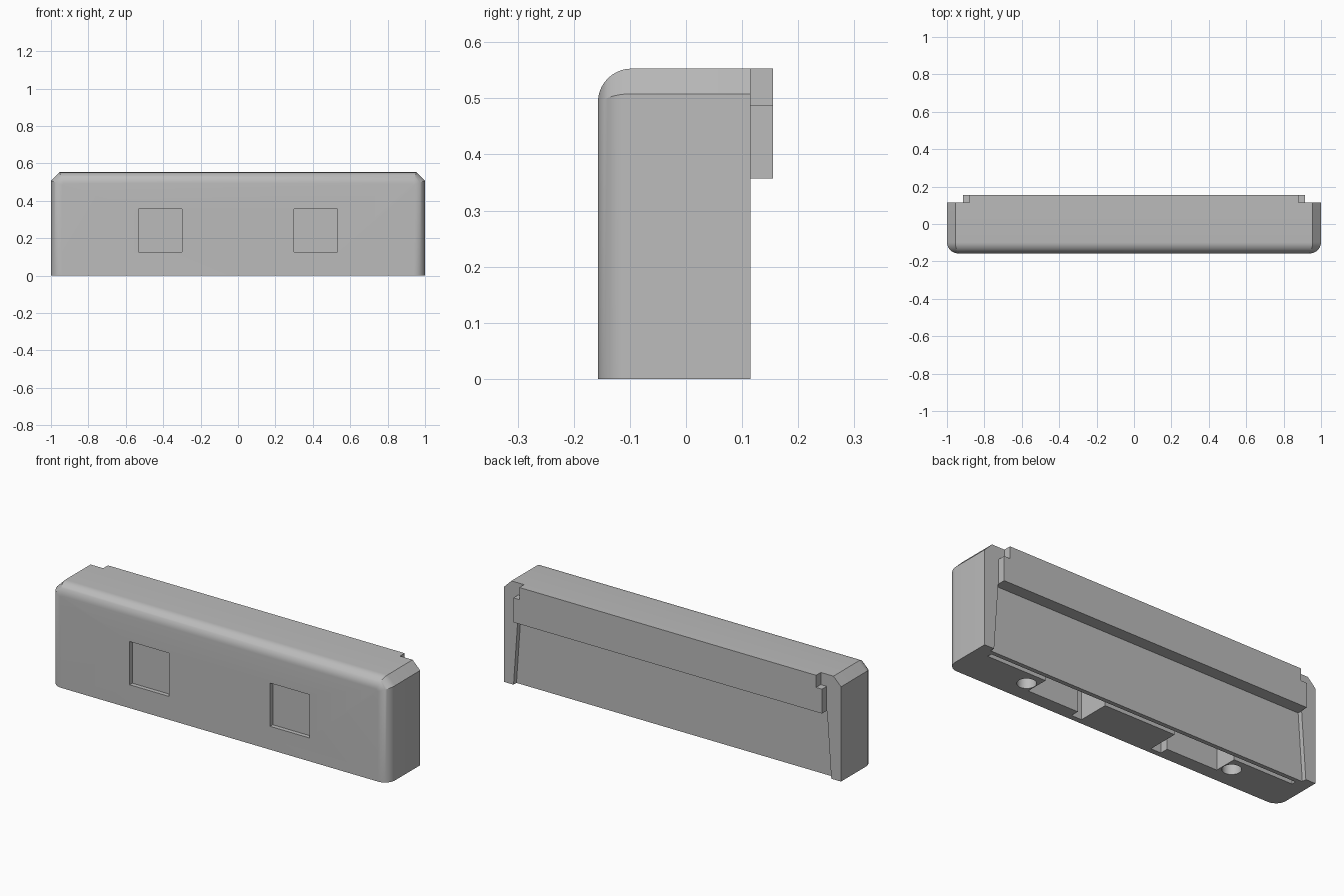
import bpy
import bmesh
from math import radians
from mathutils import Matrix

default = bpy.data.objects.get("Cube")
if default:
    bpy.data.objects.remove(default, do_unlink=True)

grey = bpy.data.materials.new("plain grey")
grey.use_nodes = True
colour = (0.5, 0.5, 0.5, 1)
grey.diffuse_color = colour
grey.node_tree.nodes["Principled BSDF"].inputs["Base Color"].default_value = colour


def finish(name, bm):
    bmesh.ops.recalc_face_normals(bm, faces=bm.faces)
    mesh = bpy.data.meshes.new(name)
    bm.to_mesh(mesh)
    bm.free()
    mesh.materials.append(grey)
    obj = bpy.data.objects.new(name, mesh)
    bpy.context.collection.objects.link(obj)
    return obj


def mirrored_prism(half, y0, y1):
    """Extrude an outline, given as its +x half from bottom to top, along y."""
    outline = half + [(-x, z) for x, z in reversed(half)]
    bm = bmesh.new()
    face = bm.faces.new([bm.verts.new((x, y0, z)) for x, z in outline])
    ext = bmesh.ops.extrude_face_region(bm, geom=[face])
    moved = [v for v in ext["geom"] if isinstance(v, bmesh.types.BMVert)]
    bmesh.ops.translate(bm, verts=moved, vec=(0, y1 - y0, 0))
    return bm


def box(name, xs, ys, zs):
    bm = bmesh.new()
    bmesh.ops.create_cube(bm, size=1)
    for v in bm.verts:
        v.co = [r[0] if c < 0 else r[1] for c, r in zip(v.co, (xs, ys, zs))]
    return finish(name, bm)


def cut(target, cutter):
    mod = target.modifiers.new("cut", "BOOLEAN")
    mod.operation = "DIFFERENCE"
    mod.solver = "EXACT"
    mod.object = cutter
    bpy.context.view_layer.objects.active = target
    bpy.ops.object.modifier_apply(modifier=mod.name)
    bpy.data.objects.remove(cutter, do_unlink=True)


# Body: chamfered top corners, rounded around the front outline
FRONT, BACK, TOP = -0.157, 0.115, 0.553
bm = mirrored_prism([(1, 0), (1, 0.508), (0.955, TOP)], FRONT, BACK)
rim = [e for e in bm.edges
       if all(abs(v.co.y - FRONT) < 1e-4 for v in e.verts)
       and max(v.co.z for v in e.verts) > 0.1]
bmesh.ops.bevel(bm, geom=rim, offset=0.06, offset_type="OFFSET", segments=10,
                profile=0.5, affect="EDGES", clamp_overlap=True)
body = finish("body", bm)

# Tapered recess in the back, open at the bottom
cut(body, finish("back_recess", mirrored_prism([(0.943, -0.01), (0.917, 0.357)], 0.09, 0.15)))

# Long slot along the underside
cut(body, box("slot", (-0.92, 0.92), (0.042, 0.067), (-0.05, 0.33)))

for side in (-1, 1):
    def span(a, b):
        return sorted((side * a, side * b))
    # Square front window
    cut(body, box("window", span(0.3, 0.533), (-0.2, -0.134), (0.125, 0.357)))
    # Stepped pocket in the underside
    cut(body, box("pocket", span(0.24, 0.57), (-0.083, 0.05), (-0.05, 0.35)))
    cut(body, box("pocket_step", span(0.21, 0.27), (-0.128, 0.047), (-0.05, 0.34)))
    # Round hole beside the pocket
    bm = bmesh.new()
    bmesh.ops.create_cone(bm, cap_ends=True, segments=32, radius1=0.046, radius2=0.046,
                          depth=0.2, matrix=Matrix.Translation((side * 0.62, -0.035, 0)))
    cut(body, finish("round_hole", bm))

# Rear lip with notched upper corners
lip = finish("rear_lip", mirrored_prism(
    [(0.915, 0.357), (0.915, 0.488), (0.88, 0.488), (0.88, TOP)], BACK, 0.155))

# Smooth the rounded front, keep the other edges sharp
bpy.ops.object.select_all(action="DESELECT")
body.select_set(True)
bpy.context.view_layer.objects.active = body
bpy.ops.object.shade_smooth_by_angle(angle=radians(25))
